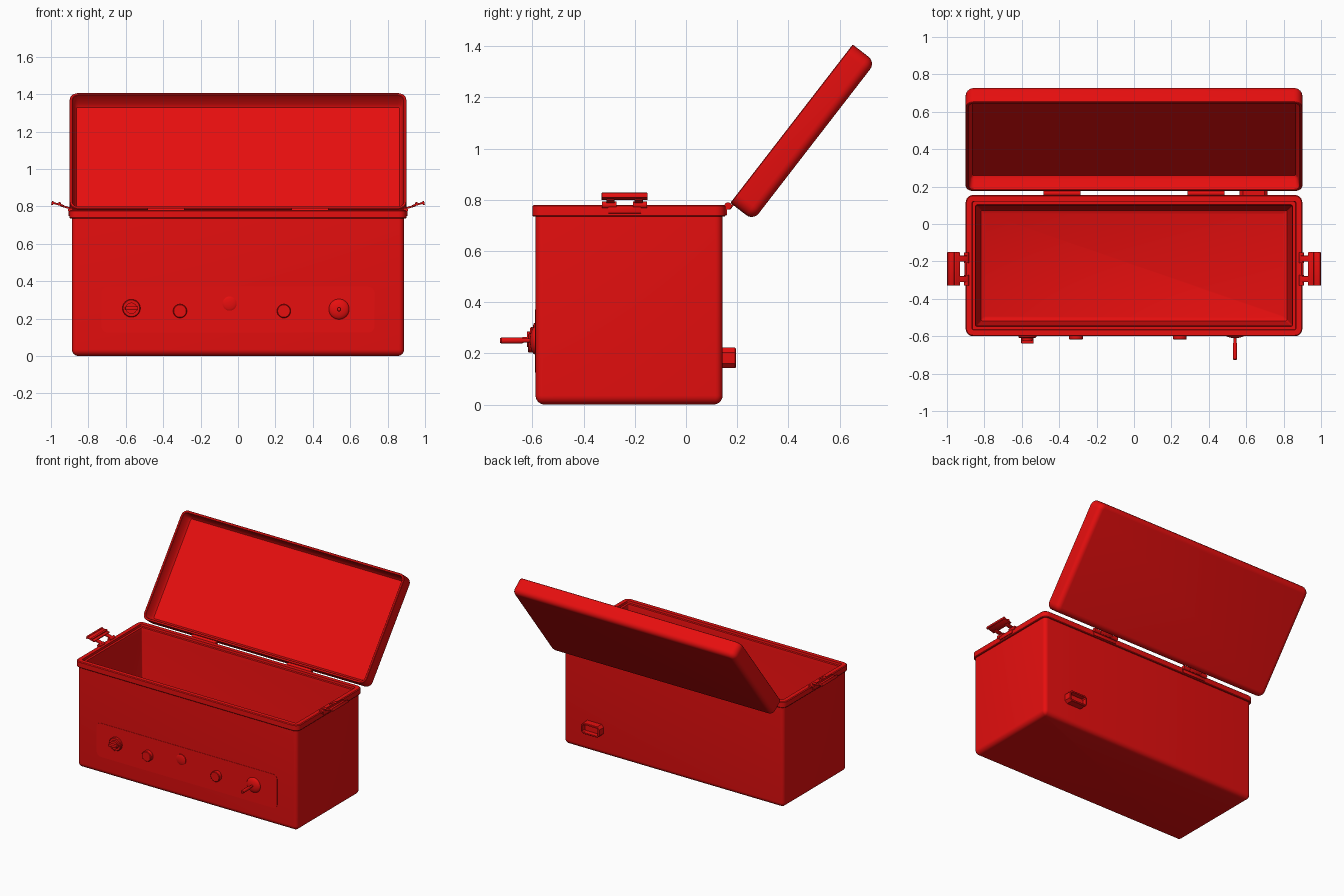
import bpy, bmesh
from math import sin, cos, pi, radians
from mathutils import Matrix, Vector

if "Cube" in bpy.data.objects:
    bpy.data.objects.remove(bpy.data.objects["Cube"])

red = bpy.data.materials.new("red enamel")
red.use_nodes = True
red.diffuse_color = (0.8, 0.0045, 0.0045, 1)
red.node_tree.nodes["Principled BSDF"].inputs["Base Color"].default_value = red.diffuse_color


def finish(name, bm, loc=(0, 0, 0), rot=(0, 0, 0)):
    bmesh.ops.recalc_face_normals(bm, faces=bm.faces)
    mesh = bpy.data.meshes.new(name)
    bm.to_mesh(mesh)
    bm.free()
    mesh.materials.append(red)
    obj = bpy.data.objects.new(name, mesh)
    obj.location, obj.rotation_euler = loc, rot
    bpy.context.collection.objects.link(obj)
    bpy.ops.object.select_all(action="DESELECT")
    obj.select_set(True)
    bpy.context.view_layer.objects.active = obj
    bpy.ops.object.shade_smooth_by_angle(angle=radians(35))
    return obj


def ring(hx, hy, r, steps):
    """Outline of a rounded rectangle."""
    pts = []
    for k, (sx, sy) in enumerate([(1, 1), (-1, 1), (-1, -1), (1, -1)]):
        for i in range(steps + 1):
            a = (k + i / steps) * pi / 2
            pts.append((sx * (hx - r) + r * cos(a), sy * (hy - r) + r * sin(a)))
    return pts


def loft(name, hx, hy, r, profile, loc, rot=(0, 0, 0), steps=6):
    """Rounded rectangles joined along a profile of (inset, height)."""
    bm = bmesh.new()
    rows = []
    for inset, z in profile:
        outline = ring(hx - inset, hy - inset, max(r - inset, 0.008), steps)
        rows.append([bm.verts.new((x, y, z)) for x, y in outline])
    n = len(rows[0])
    for a, b in zip(rows, rows[1:]):
        for i in range(n):
            j = (i + 1) % n
            bm.faces.new((a[i], a[j], b[j], b[i]))
    bm.faces.new(rows[0][::-1])
    bm.faces.new(rows[-1])
    return finish(name, bm, loc, rot)


def box(name, size, loc, rot=(0, 0, 0), bevel=0.003):
    bm = bmesh.new()
    bmesh.ops.create_cube(bm, size=1)
    bmesh.ops.scale(bm, vec=size, verts=bm.verts)
    bmesh.ops.bevel(bm, geom=bm.edges[:], offset=bevel, segments=2, affect="EDGES", profile=0.5)
    return finish(name, bm, loc, rot)


def turned(name, profile, loc, rot, sides=32):
    """Round part from a profile of (radius, height) along its local z."""
    bm = bmesh.new()
    rows = [[bm.verts.new((r * cos(2 * pi * i / sides), r * sin(2 * pi * i / sides), z))
             for i in range(sides)] for r, z in profile]
    for a, b in zip(rows, rows[1:]):
        for i in range(sides):
            j = (i + 1) % sides
            bm.faces.new((a[i], a[j], b[j], b[i]))
    bm.faces.new(rows[0][::-1])
    bm.faces.new(rows[-1])
    return finish(name, bm, loc, rot)


def rounded_base(inset, z, r):
    return [(inset + r * (1 - sin(a)), z + r * (1 - cos(a)))
            for a in [i * pi / 12 for i in range(7)]]


FRONT = (pi / 2, 0, 0)
BACK = (-pi / 2, 0, 0)
ALONG_X = (0, pi / 2, 0)

# Open tank with a rolled rim and a stepped seat for the lid
loft("tank", 0.9, 0.3775, 0.04,
     rounded_base(0.012, 0, 0.035) + [
         (0.012, 0.735), (0.003, 0.735), (0, 0.739), (0, 0.775), (0.005, 0.78),
         (0.034, 0.78), (0.036, 0.765), (0.052, 0.765), (0.056, 0.74),
         (0.075, 0.1), (0.082, 0.07), (0.1, 0.06)],
     (0, -0.2225, 0))

# Hollow lid, swung open
tilt = radians(52.3)
loft("lid", 0.9, 0.391, 0.045,
     rounded_base(0, -0.113, 0.035) + [
         (0, -0.003), (0.003, 0), (0.013, 0), (0.016, -0.003),
         (0.024, -0.065), (0.036, -0.08)],
     (0, 0.4125, 1.0975), (tilt, 0, 0))

# Hinges
for side, word in ((1, "left"), (-1, "right")):
    x = side * 0.385
    turned(word + "_hinge_pin", [(0.014, -0.098), (0.014, 0.098)],
           (x, 0.164, 0.776), ALONG_X, 20)
    box(word + "_hinge_body_leaf", (0.19, 0.008, 0.035), (x, 0.157, 0.757))
    box(word + "_hinge_lid_leaf", (0.1, 0.008, 0.035), (x, 0.18, 0.777), (tilt - pi / 2, 0, 0))

# Side latches, flipped up and outward
for side, word in ((1, "left"), (-1, "right")):
    turn = (0, -side * 0.28, 0)
    frame = Matrix.Translation((side * 0.9, -0.24, 0.787)) @ Matrix.Rotation(-side * 0.28, 4, "Y")

    def at(out, y, up):
        return frame @ Vector((side * out, y, up))

    box(word + "_latch_plate", (0.065, 0.18, 0.01), at(0.067, 0, 0.006), turn)
    box(word + "_latch_grip", (0.012, 0.18, 0.02), at(0.096, 0, 0.004), turn)
    box(word + "_latch_rib", (0.014, 0.18, 0.01), at(0.06, 0, 0.014), turn)
    for end in (-1, 1):
        tag = word + ("_rear" if end > 0 else "_front")
        box(tag + "_latch_arm", (0.06, 0.032, 0.01), at(0.022, end * 0.055, 0.003), turn)
        turned(tag + "_latch_pivot", [(0.013, -0.028), (0.013, 0.028)],
               at(-0.006, end * 0.06, -0.006), FRONT, 16)
    box(word + "_latch_mount", (0.012, 0.13, 0.03), (side * 0.9, -0.24, 0.762))

# Control panel
loft("control_panel", 0.73, 0.123, 0.035, [(0, -0.004), (0, 0.002)],
     (0, -0.588, 0.2475), FRONT)

# Rotary dial with a grip bar
turned("dial_base", [(0.048, 0), (0.048, 0.016), (0.044, 0.021)], (-0.57, -0.588, 0.255), FRONT)
turned("dial_cap", [(0.03, 0), (0.03, 0.034)], (-0.57, -0.588, 0.255), FRONT)
box("dial_grip", (0.066, 0.04, 0.018), (-0.57, -0.62, 0.255))

# Push buttons
for x, name in ((-0.31, "right_button"), (0.245, "left_button")):
    turned(name, [(0.037, 0), (0.037, 0.026), (0.033, 0.03)], (x, -0.588, 0.24), FRONT)

# Indicator lamp
turned("indicator_lamp", [(0.038, 0), (0.038, 0.006), (0.034, 0.008), (0.028, 0.01), (0.01, 0.012)],
       (-0.045, -0.588, 0.28), FRONT)

# Lever on a domed collar
turned("lever_collar", [(0.055 * cos(a), 0.022 * sin(a)) for a in [i * pi / 18 for i in range(9)]],
       (0.54, -0.588, 0.25), FRONT)
turned("lever", [(0.008, 0), (0.008, 0.045), (0.012, 0.055), (0.012, 0.134), (0.009, 0.138)],
       (0.54, -0.588, 0.25), FRONT, 20)

# Recessed power socket on the back
loft("power_socket", 0.075, 0.04, 0.018,
     [(0, -0.005), (0, 0.05), (0.003, 0.053), (0.012, 0.053), (0.013, 0.02)],
     (0.64, 0.142, 0.182), BACK, 1)
